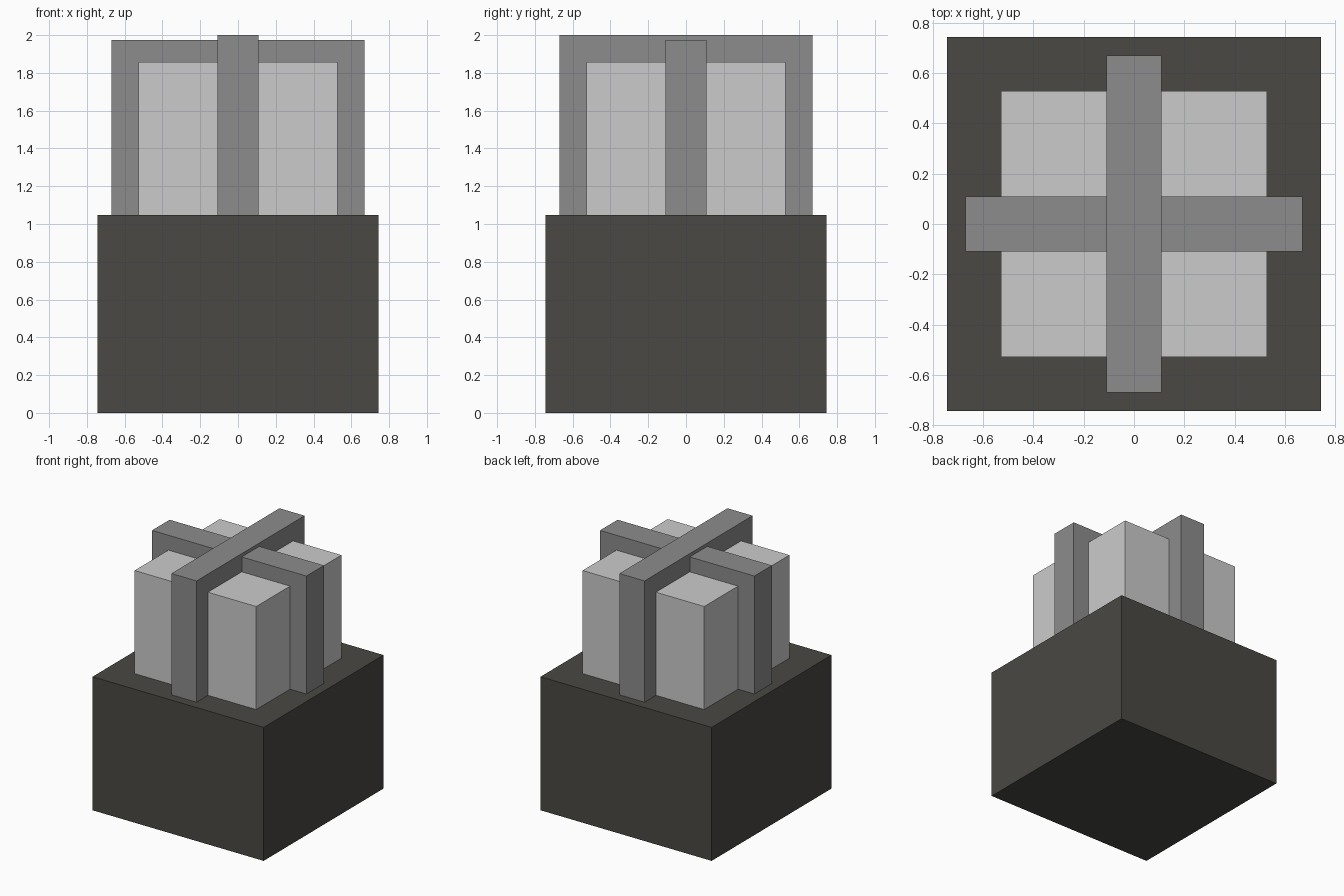
import bpy
from mathutils import Vector

if "Cube" in bpy.data.objects:
    bpy.data.objects.remove(bpy.data.objects["Cube"])


def material(name, rgb):
    mat = bpy.data.materials.new(name)
    mat.diffuse_color = (*rgb, 1.0)
    mat.use_nodes = True
    mat.node_tree.nodes["Principled BSDF"].inputs["Base Color"].default_value = mat.diffuse_color
    return mat


def box(name, half_x, half_y, z0, z1, mat):
    """Axis-aligned box centred on x = y = 0."""
    bpy.ops.mesh.primitive_cube_add(size=2)
    obj = bpy.context.object
    obj.name = obj.data.name = name
    for v in obj.data.vertices:
        v.co = Vector((v.co.x * half_x, v.co.y * half_y,
                       z1 if v.co.z > 0 else z0))
    obj.data.materials.append(mat)
    return obj


dark = material("dark_grey", (0.067, 0.065, 0.056))
mid = material("mid_grey", (0.265, 0.265, 0.265))
light = material("light_grey", (0.7, 0.7, 0.7))

BASE_TOP = 1.048
BAR_LENGTH, BAR_WIDTH = 0.67, 0.109   # half sizes

# Wide dark block at the bottom
box("base_block", 0.743, 0.743, 0.0, BASE_TOP, dark)

# Pale block standing on the base
box("upper_block", 0.528, 0.528, BASE_TOP, 1.857, light)

# Crossed bands wrapping the pale block, one slightly taller
box("cross_band_side", BAR_LENGTH, BAR_WIDTH, BASE_TOP, 1.974, mid)
box("cross_band_front", BAR_WIDTH, BAR_LENGTH, BASE_TOP, 2.0, mid)
